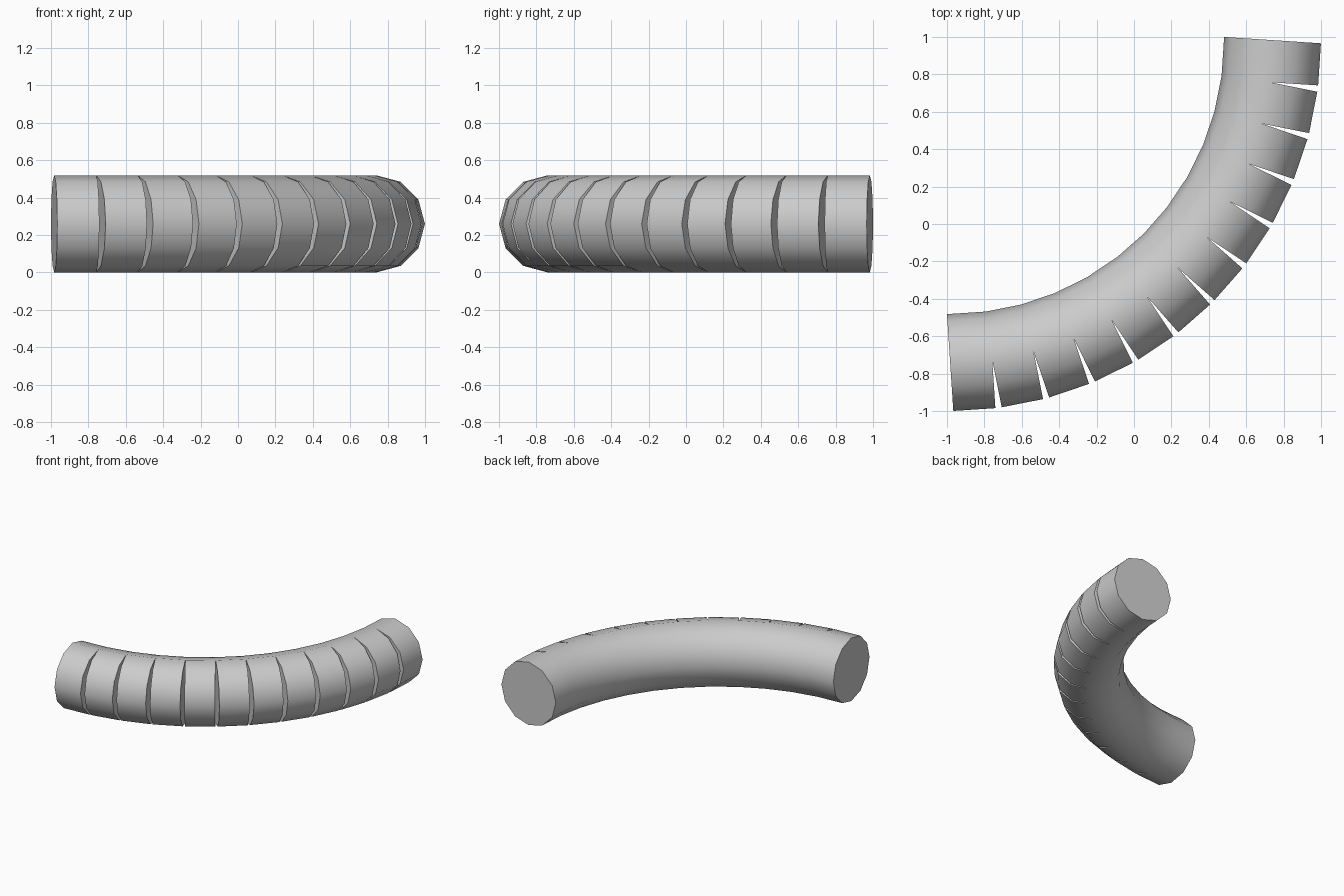
import bpy, bmesh
from math import sin, cos, pi, radians
from mathutils import Vector

if "Cube" in bpy.data.objects:
    bpy.data.objects.remove(bpy.data.objects["Cube"])

R_TUBE = 0.2593      # tube radius
SIDES = 12
SEGS = 12            # straight segments, 11 wedge slits between them
STEP = radians(90 / SEGS)
C = 0.983            # bend centre is (-C, C)
R_BEND = 1.7236      # radius to the centreline joints

bm = bmesh.new()


def joint(k):
    a = -pi / 2 + k * STEP
    return Vector((-C + R_BEND * cos(a), C + R_BEND * sin(a), R_TUBE))


def ring_point(k, seg, i):
    """Point i of the section at joint k, cut square to segment seg."""
    t = 2 * pi * i / SIDES
    u, w = R_TUBE * cos(t), R_TUBE * sin(t)
    a = -pi / 2 + (seg + 0.5) * STEP
    if u < -1e-6 and 0 < k < SEGS:       # inner half is mitred
        a = -pi / 2 + k * STEP
        u /= cos(STEP / 2)
    return joint(k) + Vector((u * cos(a), u * sin(a), w))


# Rings: each slit splits the outer half, the inner half is shared
outer = [i for i in range(SIDES) if cos(2 * pi * i / SIDES) > 1e-6]
half = [(i - SIDES // 4) % SIDES for i in range(SIDES // 2 + 1)]
prev = [bm.verts.new(ring_point(0, 0, i)) for i in range(SIDES)]
bm.faces.new(prev)
for seg in range(SEGS):
    k = seg + 1
    end = [bm.verts.new(ring_point(k, seg, i)) for i in range(SIDES)]
    for i in range(SIDES):
        j = (i + 1) % SIDES
        bm.faces.new((prev[i], prev[j], end[j], end[i]))
    if k == SEGS:
        bm.faces.new(end)
        break
    nxt = [bm.verts.new(ring_point(k, k, i)) if i in outer else end[i]
           for i in range(SIDES)]
    # Half-disc walls of the slit
    bm.faces.new([end[i] for i in half])
    bm.faces.new([nxt[i] for i in half])
    prev = nxt

bmesh.ops.recalc_face_normals(bm, faces=bm.faces)
mesh = bpy.data.meshes.new("slit_bent_tube")
bm.to_mesh(mesh)
bm.free()
tube = bpy.data.objects.new("slit_bent_tube", mesh)
bpy.context.collection.objects.link(tube)
bpy.context.view_layer.objects.active = tube
tube.select_set(True)
bpy.ops.object.shade_smooth_by_angle(angle=radians(40))
